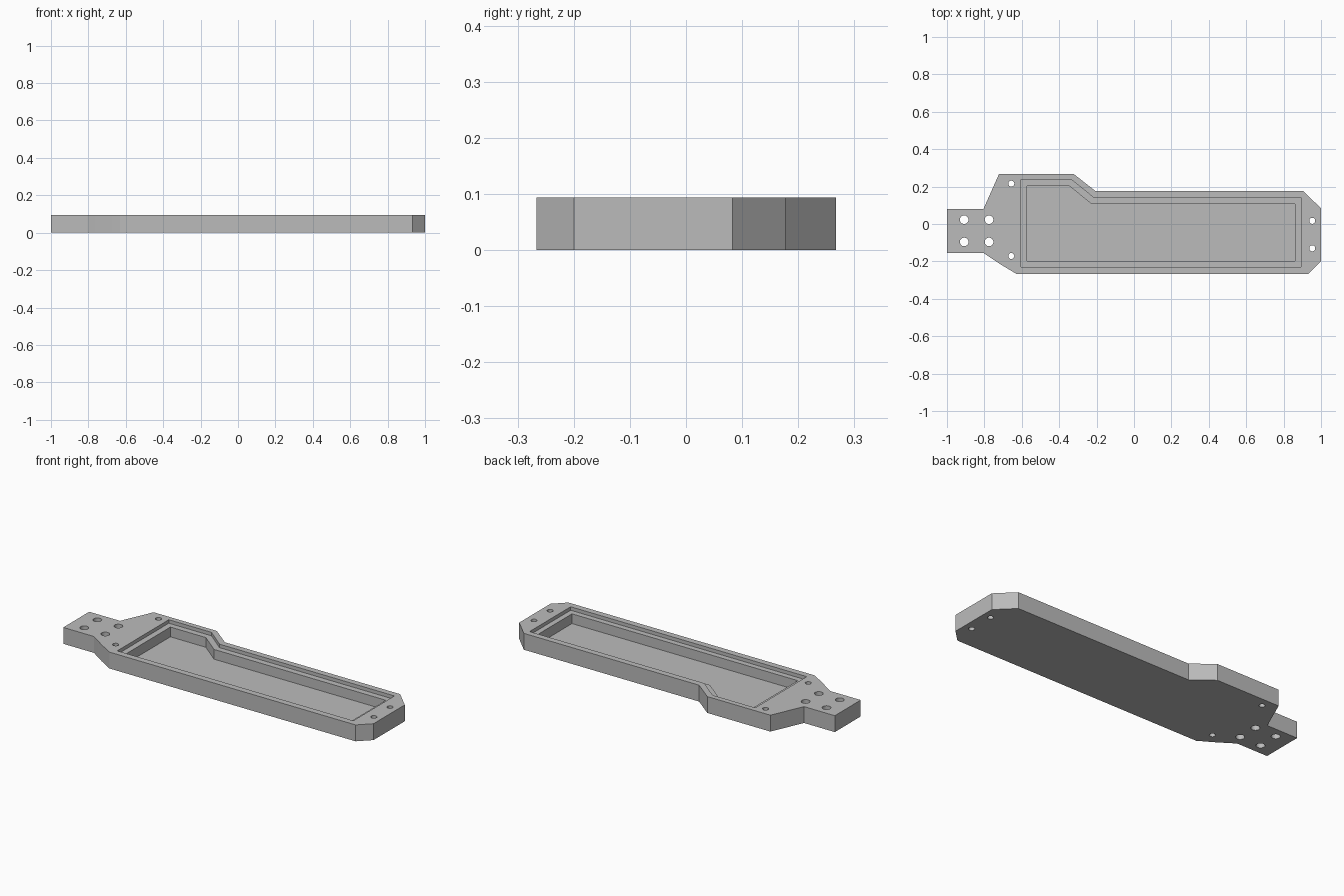
import bpy
import bmesh

cube = bpy.data.objects.get("Cube")
if cube:
    bpy.data.objects.remove(cube, do_unlink=True)

HEIGHT, LEDGE_Z, FLOOR_Z = 0.094, 0.074, 0.018

grey = bpy.data.materials.new("plain grey")
grey.use_nodes = True
colour = (0.5, 0.5, 0.5, 1)
grey.diffuse_color = colour
grey.node_tree.nodes["Principled BSDF"].inputs["Base Color"].default_value = colour


def prism(name, outline, z0, z1):
    """Extrude a closed outline between two heights."""
    bm = bmesh.new()
    face = bm.faces.new([bm.verts.new((x, y, z0)) for x, y in outline])
    out = bmesh.ops.extrude_face_region(bm, geom=[face])
    top = [v for v in out["geom"] if isinstance(v, bmesh.types.BMVert)]
    bmesh.ops.translate(bm, verts=top, vec=(0, 0, z1 - z0))
    bmesh.ops.recalc_face_normals(bm, faces=bm.faces)
    mesh = bpy.data.meshes.new(name)
    bm.to_mesh(mesh)
    bm.free()
    mesh.materials.append(grey)
    obj = bpy.data.objects.new(name, mesh)
    bpy.context.collection.objects.link(obj)
    return obj


def cut(target, cutter):
    """Subtract a cutter, then remove it."""
    mod = target.modifiers.new("cut", "BOOLEAN")
    mod.operation = "DIFFERENCE"
    mod.solver = "EXACT"
    mod.object = cutter
    cutter.hide_render = True
    bpy.context.view_layer.objects.active = target
    bpy.ops.object.modifier_apply(modifier=mod.name)
    bpy.data.objects.remove(cutter, do_unlink=True)


# Tray body with mounting tab on the right end
body = prism("tray_body", [
    (-1, 0.08), (-0.805, 0.08), (-0.722, 0.267), (-0.322, 0.267),
    (-0.207, 0.177), (0.905, 0.177), (1, 0.083), (1, -0.2),
    (0.932, -0.266), (-0.63, -0.266), (-0.715, -0.215),
    (-0.805, -0.155), (-1, -0.155)], 0, HEIGHT)

# Shallow lid recess, then the deep pocket inside it
cut(body, prism("recess_cutter", [
    (-0.605, 0.237), (-0.334, 0.237), (-0.217, 0.142), (0.893, 0.142),
    (0.893, -0.23), (-0.605, -0.23)], LEDGE_Z, HEIGHT + 0.1))
cut(body, prism("pocket_cutter", [
    (-0.571, 0.203), (-0.346, 0.203), (-0.228, 0.108), (0.862, 0.108),
    (0.862, -0.198), (-0.571, -0.198)], FLOOR_Z, HEIGHT + 0.1))

# Through holes: four large in the tab, four small around the pocket
holes = [(x, y, 0.023) for x in (-0.908, -0.775) for y in (0.023, -0.096)]
holes += [(x, y, 0.016) for x, y in (
    (-0.656, 0.216), (-0.656, -0.171), (0.953, 0.017), (0.953, -0.13))]
for x, y, radius in holes:
    bpy.ops.mesh.primitive_cylinder_add(
        vertices=32, radius=radius, depth=0.4, location=(x, y, HEIGHT / 2))
    drill = bpy.context.object
    drill.data.materials.append(grey)
    cut(body, drill)

# Smooth hole walls, sharp edges elsewhere
bpy.ops.object.select_all(action="DESELECT")
body.select_set(True)
bpy.context.view_layer.objects.active = body
bpy.ops.object.shade_smooth_by_angle(angle=0.3)
